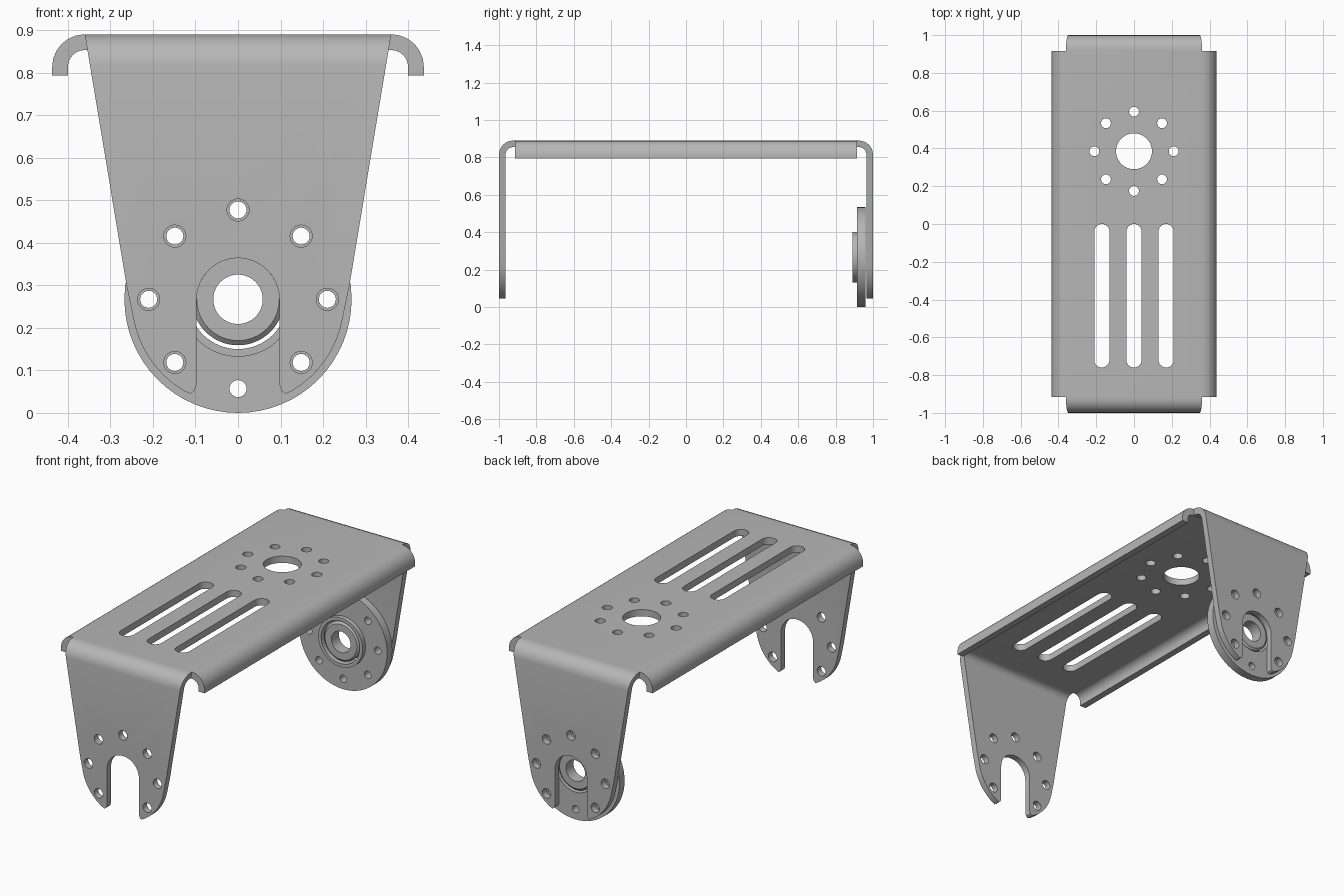
import bpy, bmesh
from math import sin, cos, radians, pi
from mathutils import Vector, Matrix

cube = bpy.data.objects.get("Cube")
if cube:
    bpy.data.objects.remove(cube, do_unlink=True)

HUB_Z = 0.267      # height of the pivot axis
RING = 0.21        # radius of the bolt circles
TOP = 0.89

steel = bpy.data.materials.new("grey_metal")
steel.use_nodes = True
colour = (0.47, 0.47, 0.47, 1)
steel.diffuse_color = colour
steel.node_tree.nodes["Principled BSDF"].inputs["Base Color"].default_value = colour


def arc(cx, cy, r, start, end, steps):
    angles = [radians(start + (end - start) * i / steps) for i in range(steps + 1)]
    return [(cx + r * cos(a), cy + r * sin(a)) for a in angles]


def mirrored(points):
    return [(-u, v) for u, v in reversed(points)]


def place(axis, u, v, t):
    return {"x": (t, u, v), "y": (u, t, v), "z": (u, v, t)}[axis]


def to_object(name, bm):
    bmesh.ops.recalc_face_normals(bm, faces=bm.faces)
    mesh = bpy.data.meshes.new(name)
    bm.to_mesh(mesh)
    bm.free()
    mesh.materials.append(steel)
    obj = bpy.data.objects.new(name, mesh)
    bpy.context.collection.objects.link(obj)
    return obj


def prisms(name, outlines, axis, start, end):
    """Extrude one or more flat outlines along an axis."""
    bm = bmesh.new()
    for outline in outlines:
        face = bm.faces.new([bm.verts.new(place(axis, u, v, start)) for u, v in outline])
        extruded = bmesh.ops.extrude_face_region(bm, geom=[face])["geom"]
        verts = [g for g in extruded if isinstance(g, bmesh.types.BMVert)]
        bmesh.ops.translate(bm, verts=verts, vec=place(axis, 0, 0, end - start))
    return to_object(name, bm)


def lathe(name, profile, steps=64):
    """Turn a closed (radius, y) profile around the pivot axis."""
    bm = bmesh.new()
    rings = []
    for i in range(steps):
        a = 2 * pi * i / steps
        rings.append([bm.verts.new((r * cos(a), y, HUB_Z + r * sin(a))) for r, y in profile])
    for i, ring in enumerate(rings):
        other = rings[(i + 1) % steps]
        for j in range(len(profile)):
            k = (j + 1) % len(profile)
            bm.faces.new((ring[j], ring[k], other[k], other[j]))
    return to_object(name, bm)


def boolean(obj, tool, operation):
    tool.hide_render = True
    mod = obj.modifiers.new(operation.lower(), "BOOLEAN")
    mod.operation = operation
    mod.solver = "EXACT"
    mod.object = tool
    bpy.context.view_layer.objects.active = obj
    bpy.ops.object.modifier_apply(modifier=mod.name)
    bpy.data.objects.remove(tool, do_unlink=True)


def circle(cx, cy, r, steps=32):
    return arc(cx, cy, r, 0, 360, steps)[:-1]


def bolt_circle(cx, cy, r):
    return [circle(x, y, r, 24) for x, y in circle(cx, cy, RING, 8)]


# Top plate with rolled side lips
half = arc(0.36, 0.813, 0.077, 90, 0, 6) + [(0.437, 0.793), (0.40, 0.793)]
half += arc(0.36, 0.813, 0.04, 0, 90, 6)
top_plate = prisms("top_plate", [half + mirrored(half)], "y", -0.915, 0.915)

# Centre hole, bolt holes and three long slots
openings = [circle(0, 0.385, 0.095, 48)] + bolt_circle(0, 0.385, 0.026)
for x in (-0.17, 0, 0.17):
    openings.append(arc(x, -0.04, 0.04, 0, 180, 12) + arc(x, -0.72, 0.04, 180, 360, 12))
boolean(top_plate, prisms("top_cutter", openings, "z", 0.6, 1.1), "DIFFERENCE")

# Bent end flanges: a folded strip trimmed to the tapered, slotted outline
side = [(0.37, 0.95), (0.262, 0.3)] + arc(0, HUB_Z, 0.25, -10, -60, 10)
side += [(0.112, 0.045), (0.102, 0.052), (0.097, 0.068)]
outline = side + arc(0, HUB_Z, 0.097, 0, 180, 24) + mirrored(side)
strip = [(0.915, TOP)] + arc(0.925, 0.815, 0.075, 90, 0, 6) + [(1, 0), (0.965, 0)]
strip += arc(0.925, 0.815, 0.04, 0, 90, 6) + [(0.915, 0.855)]
for name, s in (("front_flange", -1), ("back_flange", 1)):
    flange = prisms(name, [[(s * y, z) for y, z in strip]], "x", -0.5, 0.5)
    boolean(flange, prisms("trim", [outline], "y", s * 0.85, s * 1.1), "INTERSECT")
    holes = prisms("bolt_cutter", bolt_circle(0, HUB_Z, 0.026), "y", s * 0.85, s * 1.1)
    boolean(flange, holes, "DIFFERENCE")

# Pivot disc with raised collar and bolt holes
pivot_disc = lathe("pivot_disc", [(0.117, 0.89), (0.135, 0.89), (0.135, 0.915),
                                  (0.267, 0.915), (0.267, 0.96), (0.117, 0.96)])
holes = prisms("disc_cutter", bolt_circle(0, HUB_Z, 0.02), "y", 0.85, 1.1)
boolean(pivot_disc, holes, "DIFFERENCE")

# Bearing ring set inside the collar with a narrow gap
lathe("bearing_ring", [(0.058, 0.895), (0.097, 0.895), (0.108, 0.905),
                       (0.108, 0.95), (0.097, 0.96), (0.058, 0.96)])

# Smooth the bends and round holes, keep the edges crisp
for obj in bpy.context.scene.objects:
    obj.select_set(obj.type == "MESH")
    if obj.type == "MESH":
        bpy.context.view_layer.objects.active = obj
bpy.ops.object.shade_smooth_by_angle(angle=radians(30))
